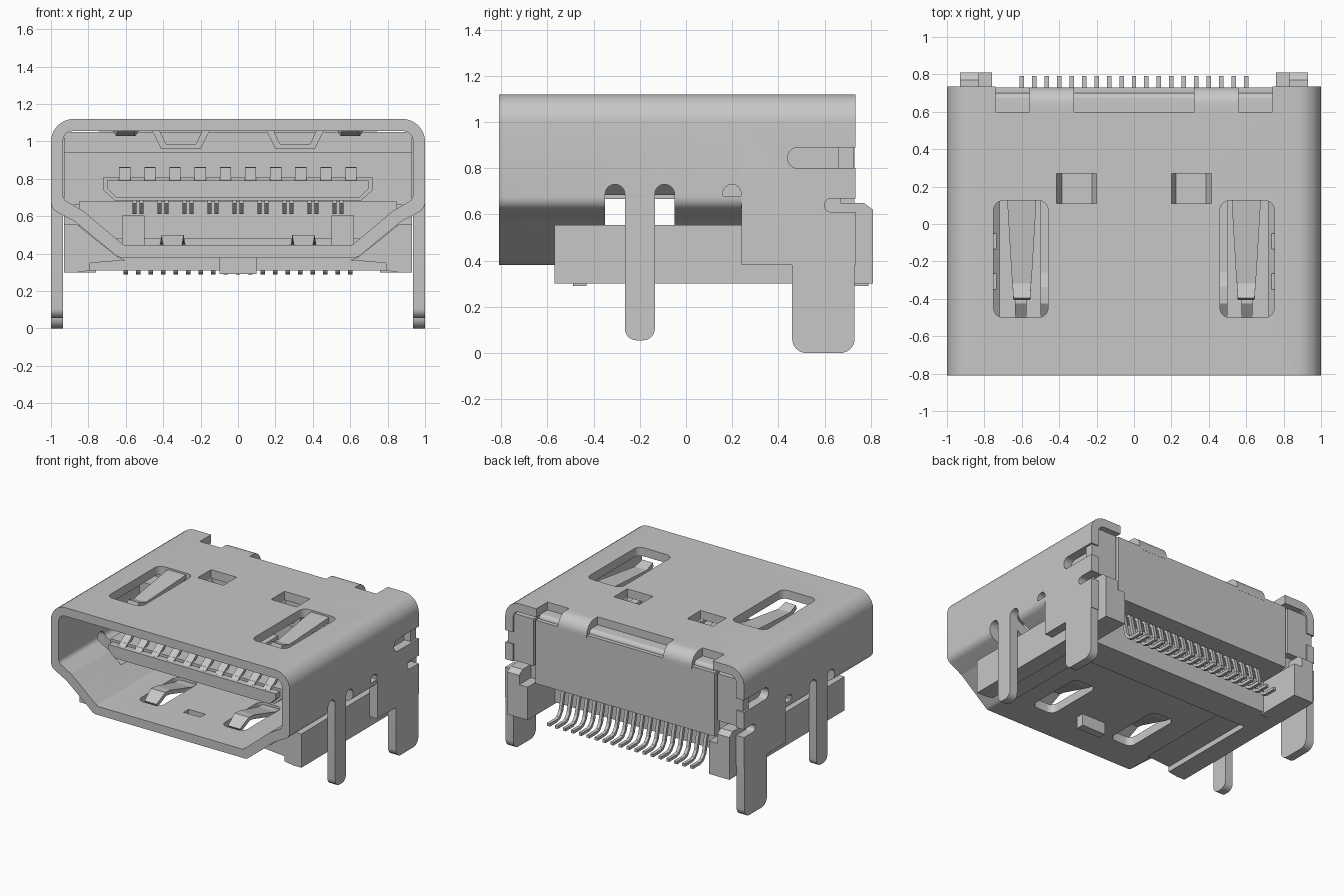
import bpy, bmesh, math
from mathutils import Vector

if "Cube" in bpy.data.objects:
    bpy.data.objects.remove(bpy.data.objects["Cube"])

metal = bpy.data.materials.new("mid grey")
metal.use_nodes = True
GREY = (0.57, 0.57, 0.57, 1)
metal.diffuse_color = GREY
metal.node_tree.nodes["Principled BSDF"].inputs["Base Color"].default_value = GREY


def finish(bm, name, smooth=False):
    bmesh.ops.recalc_face_normals(bm, faces=bm.faces[:])
    me = bpy.data.meshes.new(name)
    bm.to_mesh(me)
    bm.free()
    ob = bpy.data.objects.new(name, me)
    me.materials.append(metal)
    bpy.context.collection.objects.link(ob)
    if smooth:
        shade(ob)
    return ob


def shade(ob):
    bpy.ops.object.select_all(action='DESELECT')
    ob.select_set(True)
    bpy.context.view_layer.objects.active = ob
    bpy.ops.object.shade_smooth_by_angle(angle=math.radians(30))


def rounded(pts, seg=6):
    """Outline from (u, v, radius) corners, each rounded by an arc-like curve."""
    out = []
    for i, (u, v, r) in enumerate(pts):
        c = Vector((u, v))
        if r == 0:
            out.append(c)
            continue
        a = (Vector(pts[i - 1][:2]) - c).normalized()
        b = (Vector(pts[(i + 1) % len(pts)][:2]) - c).normalized()
        half = a.angle(b) / 2
        mid = c + (a + b).normalized() * r / math.sin(half)
        p, q = c + a * r / math.tan(half) - mid, c + b * r / math.tan(half) - mid
        for k in range(seg + 1):
            t = k / seg
            out.append(mid + (p * (1 - t) + q * t).normalized() * r)
    return out


def place(axis, p, d):
    return {'x': (d, p[0], p[1]), 'y': (p[0], d, p[1]), 'z': (p[0], p[1], d)}[axis]


def prism(name, pts, axis, a, b, smooth=True):
    bm = bmesh.new()
    outline = rounded(pts)
    lo = [bm.verts.new(place(axis, p, a)) for p in outline]
    hi = [bm.verts.new(place(axis, p, b)) for p in outline]
    bm.faces.new(lo)
    bm.faces.new(hi[::-1])
    for i in range(len(lo)):
        bm.faces.new((lo[i - 1], lo[i], hi[i], hi[i - 1]))
    return finish(bm, name, smooth)


def rect(u0, u1, v0, v1, r=0):
    return [(u0, v0, r), (u1, v0, r), (u1, v1, r), (u0, v1, r)]


def box(name, x0, x1, y0, y1, z0, z1):
    return prism(name, rect(x0, x1, y0, y1), 'z', z0, z1, False)


def sided(s, x0, x1):
    return (x0, x1) if s > 0 else (-x1, -x0)


def ribbons(name, centres, stations, thick):
    """Sheet strips following (y, z, half width) stations."""
    bm = bmesh.new()
    for cx in centres:
        rings = []
        for i, (y, z, w) in enumerate(stations):
            p, n = stations[max(i - 1, 0)], stations[min(i + 1, len(stations) - 1)]
            t = Vector((n[0] - p[0], n[1] - p[1])).normalized() * thick / 2
            rings.append([bm.verts.new((cx + sx * w, y - s * t.y, z + s * t.x))
                          for sx, s in ((-1, -1), (1, -1), (1, 1), (-1, 1))])
        for r0, r1 in zip(rings, rings[1:]):
            for k in range(4):
                bm.faces.new((r0[k - 1], r0[k], r1[k], r1[k - 1]))
        bm.faces.new(rings[0])
        bm.faces.new(rings[-1][::-1])
    return finish(bm, name)


def cut(ob, cutters):
    for c in cutters:
        m = ob.modifiers.new("cut", 'BOOLEAN')
        m.operation, m.solver, m.object = 'DIFFERENCE', 'EXACT', c
    dg = bpy.context.evaluated_depsgraph_get()
    me = bpy.data.meshes.new_from_object(ob.evaluated_get(dg))
    ob.modifiers.clear()
    ob.data = me
    for c in cutters:
        bpy.data.objects.remove(c)
    shade(ob)


# Front shell: tapered tube with rounded corners
outer = rounded([(.64, .38, .05), (.87, .57, .05), (1, .64, .06), (1, 1.12, .12),
                 (-1, 1.12, .12), (-1, .64, .06), (-.87, .57, .05), (-.64, .38, .05)])
inner = rounded([(.61, .445, .04), (.83, .63, .04), (.935, .69, .04), (.935, 1.055, .05),
                 (-.935, 1.055, .05), (-.935, .69, .04), (-.83, .63, .04), (-.61, .445, .04)])
bm = bmesh.new()
loops = [[bm.verts.new((p.x, y, p.y)) for p in o]
         for o, y in ((outer, -.81), (outer, .24), (inner, .24), (inner, -.81))]
for j in range(4):
    A, B = loops[j], loops[(j + 1) % 4]
    for i in range(len(A)):
        bm.faces.new((A[i - 1], A[i], B[i], B[i - 1]))
shell = finish(bm, "front_shell")
cutters = [box("cut_centre_hole", -.07, .07, -.55, -.49, .3, .5)]
for s in (-1, 1):
    x0, x1 = sided(s, .46, .75)
    cutters.append(prism("cut_top_window", rect(x0, x1, -.5, .125, .05), 'z', 1, 1.2))
    x0, x1 = sided(s, .2, .415)
    cutters.append(box("cut_dimple", x0, x1, .11, .25, 1, 1.2))
    x0, x1 = sided(s, .255, .445)
    cutters.append(prism("cut_floor_window", rect(x0, x1, -.57, -.1, .05), 'z', .3, .5))
    for y0, y1, z0, inner_x in ((-.35, -.265, .55, .71), (-.135, -.05, .55, .71),
                                (.16, .238, .68, .9)):
        top = (y1 - y0) / 2 - .001
        x0, x1 = sided(s, inner_x, 1.05)
        cutters.append(prism("cut_side_slot", [(y0, z0, 0), (y1, z0, 0), (y1, .73, top),
                                               (y0, .73, top)], 'x', x0, x1))
cut(shell, cutters)

# Rear shell: arch with straight sides, notched at the back edge
rear = prism("rear_shell", [(-1, .38, 0), (-1, 1.12, .12), (1, 1.12, .12), (1, .38, 0),
                            (.935, .38, 0), (.935, 1.055, .05), (-.935, 1.055, .05),
                            (-.935, .38, 0)], 'y', .24, .735)
cutters = [box("cut_rear_notch", -.74, .74, .6, .8, 1, 1.2)]
for s in (-1, 1):
    x0, x1 = sided(s, .9, 1.05)
    cutters.append(prism("cut_upper_slot", rect(.44, .9, .8, .89, .044), 'x', x0, x1))
    cutters.append(prism("cut_lower_slot", rect(.6, .9, .61, .67, .029), 'x', x0, x1))
    x0, x1 = sided(s, .2, .415)
    cutters.append(box("cut_dimple", x0, x1, .23, .27, 1, 1.2))
cut(rear, cutters)

# Folded back plate and its bends
box("back_plate", -.75, .75, .67, .73, .55, 1.03)
prism("back_ledge", [(.59, .97, 0), (.7, .97, 0), (.7, 1.06, .03), (.59, 1.06, 0)],
      'x', -.74, .74)
for s in (-1, 1):
    side = "left" if s > 0 else "right"
    x0, x1 = sided(s, .32, .56)
    prism(side + "_back_fold", [(.59, 1.01, 0), (.731, 1.01, 0), (.731, 1.12, .09),
                                (.59, 1.12, 0)], 'x', x0, x1)
    x0, x1 = sided(s, .77, .985)
    box(side + "_corner_panel", x0, x1, .66, .725, .675, 1.03)

    # Legs
    x0, x1 = sided(s, .935, 1)
    prism(side + "_front_leg", [(-.265, .055, .05), (-.135, .055, .05), (-.135, .72, 0),
                                (-.265, .72, 0)], 'x', x0, x1)
    prism(side + "_rear_leg", [(.46, 0, .06), (.73, 0, .06), (.73, .5, 0), (.46, .5, 0)],
          'x', x0, x1)

    # Plastic side rail and rear post
    prism(side + "_rail", [(s * u, v, 0) for u, v in
          ((.6, .365), (.79, .35), (.79, .31), (.86, .3), (.93, .3), (.93, .555),
           (.86, .555), (.64, .38))], 'y', -.57, .47, False)
    x0, x1 = sided(s, .76, .93)
    box(side + "_rear_post", x0, x1, .45, .81, .3, .55)
    x0, x1 = sided(s, .83, .93)
    prism(side + "_rear_post_top", [(.45, .54, 0), (.81, .54, 0), (.81, .62, 0), (.77, .65, 0),
                                    (.45, .65, 0)], 'x', x0, x1, False)

    # Stamped bridge hanging below the roof
    prism(side + "_roof_bridge", [(s * u, v, 0) for u, v in
          ((.15, 1.06), (.2, .96), (.41, .96), (.46, 1.06), (.42, 1.06), (.385, .985),
           (.225, .985), (.19, 1.06))], 'y', .11, .28, False)

    # Guide block beside the lower opening
    x0, x1 = sided(s, .5, .62)
    box(side + "_guide_block", x0, x1, .06, .2, .44, .605)

# Spring fingers in roof and floor
ribbons("roof_springs", (-.6, .6), [(.14, 1.09, .075), (.08, 1.085, .075), (-.26, 1.05, .055),
                                    (-.32, 1.045, .05), (-.4, 1.07, .045)], .035)
ribbons("floor_springs", (-.35, .35), [(-.08, .41, .075), (-.16, .415, .072), (-.4, .48, .06),
                                       (-.45, .485, .06), (-.54, .43, .05)], .03)

# Plastic housing behind the opening
box("housing", -.93, .93, .15, .67, .66, .94)
box("upper_housing", -.93, .93, .28, .67, .93, 1.05)
box("lower_housing", -.85, .85, .14, .48, .48, .68)
box("rear_wall", -.93, .93, .45, .67, .55, .68)
box("rear_crossbar", -.8, .8, .24, .48, .31, .49)
box("floor_tab", -.1, .1, -.49, -.43, .29, .4)

# Contact tongue with chamfered lower edges
prism("tongue", [(-.72, .81, 0), (-.72, .74, 0), (-.66, .685, 0), (.66, .685, 0), (.72, .74, 0),
                 (.72, .81, 0)], 'y', -.5, .3, False)
prism("tongue_nose", [(-.7, .79, 0), (-.7, .75, 0), (-.65, .7, 0), (.65, .7, 0), (.7, .75, 0),
                      (.7, .79, 0)], 'y', -.55, -.5, False)

# Contacts on both faces of the tongue
ribbons("upper_contacts", [-.605 + .1344 * i for i in range(10)],
        [(.29, .825, .03), (-.26, .825, .03), (-.34, .85, .03), (-.42, .85, .03),
         (-.52, .78, .03)], .025)
ribbons("lower_contacts", [-.535 + .1337 * i + d for i in range(9) for d in (-.019, .019)],
        [(.16, .625, .011), (.02, .625, .011), (-.04, .68, .011), (-.48, .68, .011)], .025)

# Solder pins, bent out at the back
ribbons("solder_pins", [-.6 + i / 15 for i in range(19)],
        [(.47, .6, .012), (.56, .57, .012), (.6, .53, .012), (.64, .35, .012), (.67, .31, .012),
         (.7, .3, .012), (.79, .3, .012)], .022)
